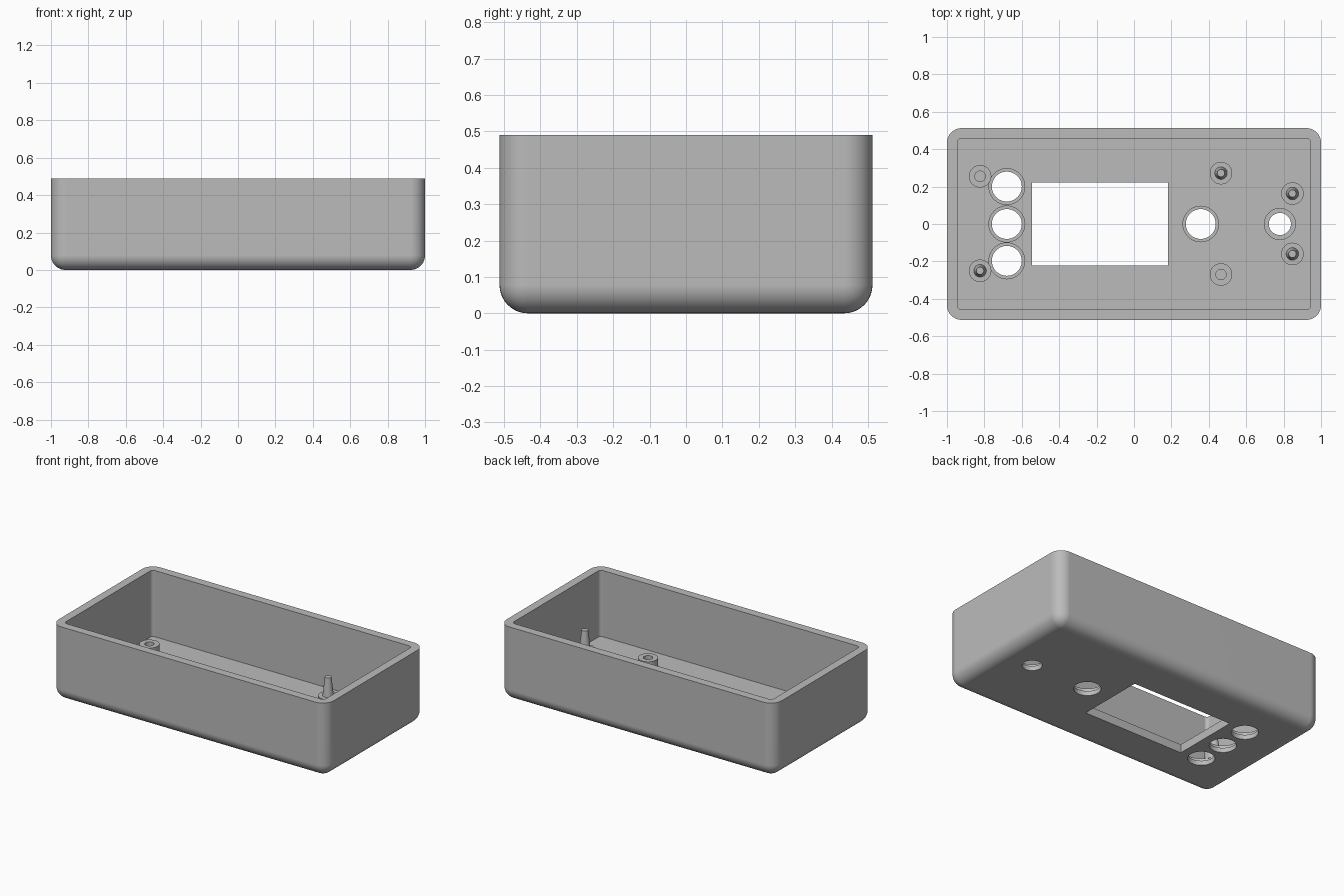
import bpy, bmesh
from mathutils import Matrix

cube = bpy.data.objects.get("Cube")
if cube:
    bpy.data.objects.remove(cube, do_unlink=True)

LENGTH, WIDTH, HEIGHT = 2.0, 1.025, 0.49
WALL, RADIUS, BOSS_TOP, PIN_TOP = 0.055, 0.078, 0.113, 0.235

grey = bpy.data.materials.new("plastic grey")
grey.use_nodes = True
grey.diffuse_color = (0.5, 0.5, 0.5, 1)
grey.node_tree.nodes["Principled BSDF"].inputs["Base Color"].default_value = (0.5, 0.5, 0.5, 1)


def finish(name, bm):
    mesh = bpy.data.meshes.new(name)
    bm.to_mesh(mesh)
    bm.free()
    mesh.materials.append(grey)
    obj = bpy.data.objects.new(name, mesh)
    bpy.context.collection.objects.link(obj)
    return obj


def block(name, x0, x1, y0, y1, z0, z1, radius=0, round_bottom=False):
    """Box with rounded upright edges and, optionally, a rounded underside."""
    bm = bmesh.new()
    centre = Matrix.Translation(((x0 + x1) / 2, (y0 + y1) / 2, (z0 + z1) / 2))
    bmesh.ops.create_cube(bm, size=1, matrix=centre @ Matrix.Diagonal((x1 - x0, y1 - y0, z1 - z0, 1)))
    if radius:
        edges = []
        for e in bm.edges:
            a, b = (v.co.z for v in e.verts)
            if abs(a - b) > 0.01 or (round_bottom and max(a, b) < z0 + 0.01):
                edges.append(e)
        bmesh.ops.bevel(bm, geom=edges, offset=radius, segments=10, profile=0.5, affect='EDGES')
    return finish(name, bm)


def cylinder(name, x, y, r0, r1, z0, z1):
    bm = bmesh.new()
    bmesh.ops.create_cone(bm, cap_ends=True, segments=48, radius1=r0, radius2=r1,
                          depth=z1 - z0, matrix=Matrix.Translation((x, y, (z0 + z1) / 2)))
    return finish(name, bm)


def cut(target, cutter):
    cutter.hide_render = True
    mod = target.modifiers.new("cut", 'BOOLEAN')
    mod.operation, mod.solver, mod.object = 'DIFFERENCE', 'EXACT', cutter
    bpy.context.view_layer.objects.active = target
    bpy.ops.object.modifier_apply(modifier=mod.name)
    bpy.data.objects.remove(cutter, do_unlink=True)


def smooth(obj):
    bpy.ops.object.select_all(action='DESELECT')
    obj.select_set(True)
    bpy.context.view_layer.objects.active = obj
    bpy.ops.object.shade_smooth_by_angle(angle=0.55)
    mod = obj.modifiers.new("flat face normals", 'WEIGHTED_NORMAL')
    mod.keep_sharp = True


# Open tray with rounded outside
hx, hy = LENGTH / 2, WIDTH / 2
case = block("case_shell", -hx, hx, -hy, hy, 0, HEIGHT, RADIUS, True)
cut(case, block("cavity", WALL - hx, hx - WALL, WALL - hy, hy - WALL, WALL, HEIGHT + 0.2, 0.022))

# Display window
cut(case, block("window", -0.545, 0.182, -0.223, 0.223, -0.1, 0.2))

# Round openings, each with a shallow recess on the inside
openings = [(-0.68, y, 0.08, 0.096) for y in (-0.197, 0, 0.2)]
openings += [(0.357, 0, 0.08, 0.095), (0.78, 0, 0.059, 0.083)]
for x, y, hole, recess in openings:
    cut(case, cylinder("opening", x, y, hole, hole, -0.1, 0.2))
    cut(case, cylinder("recess", x, y, recess, recess, WALL * 0.55, 0.2))
smooth(case)

# Hollow screw bosses
for name, x, y in (("left", 0.465, -0.27), ("right", -0.823, 0.255)):
    boss = cylinder(name + "_screw_boss", x, y, 0.06, 0.06, WALL - 0.005, BOSS_TOP)
    cut(boss, cylinder("bore", x, y, 0.028, 0.028, WALL, BOSS_TOP + 0.1))
    smooth(boss)

# Bosses with tapered locating pins
pins = [("middle", 0.465, 0.272), ("left_back", 0.847, 0.163),
        ("left_front", 0.847, -0.16), ("right_front", -0.823, -0.25)]
for name, x, y in pins:
    smooth(cylinder(name + "_pin_boss", x, y, 0.06, 0.06, WALL - 0.005, BOSS_TOP))
    smooth(cylinder(name + "_pin", x, y, 0.034, 0.02, BOSS_TOP - 0.005, PIN_TOP))
